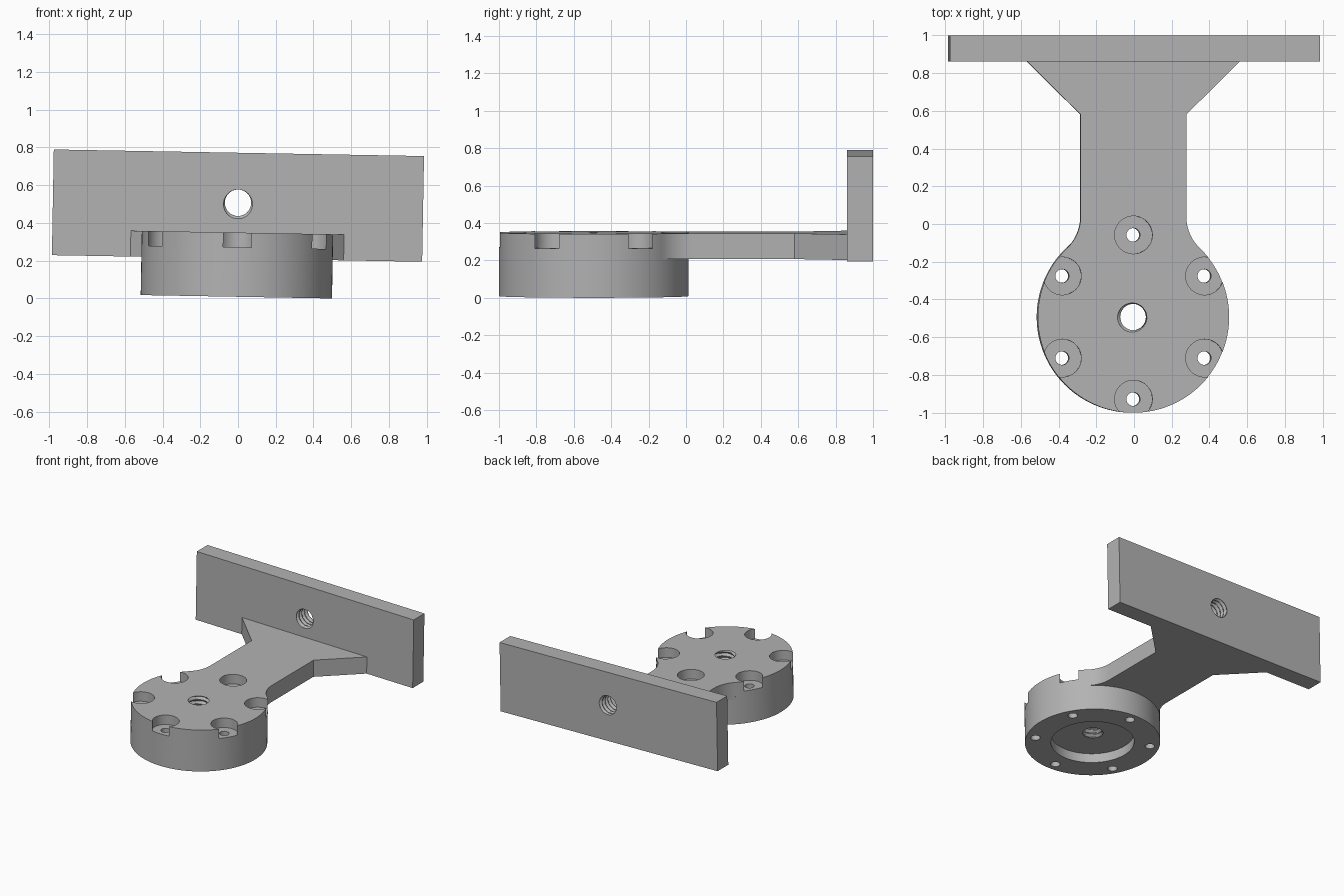
import bpy
import bmesh
from math import sin, cos, pi, atan2, radians, sqrt
from mathutils import Matrix, Vector

if "Cube" in bpy.data.objects:
    bpy.data.objects.remove(bpy.data.objects["Cube"])

# Main dimensions
DISC_Y, DISC_R = -0.493, 0.507
TOP, ARM_BOTTOM = 0.34, 0.203
PLATE_W, PLATE_Y, PLATE_TOP = 1.962, 0.862, 0.763
NECK_X, BRACE_X, BRACE_Y = 0.28, 0.565, 0.58
FILLET_Y = 0.04

grey = bpy.data.materials.new("plain grey")
grey.use_nodes = True
color = (0.45, 0.45, 0.45, 1)
grey.diffuse_color = color
grey.node_tree.nodes["Principled BSDF"].inputs["Base Color"].default_value = color


def add_object(name, bm):
    bmesh.ops.recalc_face_normals(bm, faces=bm.faces[:])
    mesh = bpy.data.meshes.new(name)
    bm.to_mesh(mesh)
    bm.free()
    mesh.materials.append(grey)
    obj = bpy.data.objects.new(name, mesh)
    bpy.context.collection.objects.link(obj)
    return obj


def prism(name, outline, z0, z1):
    bm = bmesh.new()
    face = bm.faces.new([bm.verts.new((x, y, z0)) for x, y in outline])
    side = bmesh.ops.extrude_face_region(bm, geom=[face])["geom"]
    verts = [g for g in side if isinstance(g, bmesh.types.BMVert)]
    bmesh.ops.translate(bm, verts=verts, vec=(0, 0, z1 - z0))
    return add_object(name, bm)


def cylinder(name, x, y, r, z0, z1, sides=48):
    ring = [(x + r * cos(2 * pi * i / sides), y + r * sin(2 * pi * i / sides))
            for i in range(sides)]
    return prism(name, ring, z0, z1)


def thread(name, length, minor=0.07, major=0.088, pitch=0.036, sides=32, steps=6):
    """Screw-shaped cutter along z, starting at the origin."""
    bm = bmesh.new()
    rows = []
    for k in range(round(length / pitch * steps) + 1):
        row = []
        for i in range(sides):
            phase = (k / steps - i / sides) % 1
            wave = 1 - abs(2 * phase - 1)
            r = minor + (major - minor) * max(0, wave * 1.25 - 0.25)
            a = 2 * pi * i / sides
            row.append(bm.verts.new((r * cos(a), r * sin(a), k * pitch / steps)))
        rows.append(row)
    for low, high in zip(rows, rows[1:]):
        for i in range(sides):
            j = (i + 1) % sides
            bm.faces.new((low[i], low[j], high[j]))
            bm.faces.new((low[i], high[j], high[i]))
    bm.faces.new(rows[0])
    bm.faces.new(rows[-1])
    return add_object(name, bm)


def combine(target, tool, operation):
    mod = target.modifiers.new(operation.lower(), 'BOOLEAN')
    mod.operation, mod.solver, mod.object = operation, 'EXACT', tool
    bpy.context.view_layer.objects.active = target
    bpy.ops.object.modifier_apply(modifier=mod.name)
    bpy.data.objects.remove(tool)


# Round base
body = cylinder("mounting_bracket", 0, DISC_Y, DISC_R, 0, TOP, 128)

# Arm with flared brace and a fillet tangent to the disc and the neck
dy = FILLET_Y - DISC_Y
R = (NECK_X ** 2 + dy ** 2 - DISC_R ** 2) / (2 * (DISC_R - NECK_X))
cx = NECK_X + R
end = atan2(-dy, -cx) + 2 * pi
half = [(BRACE_X, PLATE_Y + 0.05), (BRACE_X, PLATE_Y), (NECK_X, BRACE_Y)]
for i in range(13):
    a = pi + (end - pi) * i / 12
    half.append((cx + R * cos(a), FILLET_Y + R * sin(a)))
half.append((0.2, DISC_Y + 0.1))
arm = prism("arm", half + [(-x, y) for x, y in reversed(half)], ARM_BOTTOM, TOP)
combine(body, arm, 'UNION')

# Upright back plate
w = PLATE_W / 2
plate = prism("back_plate", [(-w, PLATE_Y), (w, PLATE_Y), (w, 1), (-w, 1)],
              ARM_BOTTOM, PLATE_TOP)
combine(body, plate, 'UNION')

# Recess under the base
combine(body, cylinder("recess", 0, DISC_Y, 0.312, -0.1, 0.075, 96), 'DIFFERENCE')

# Six counterbored screw holes
for i in range(6):
    a = pi / 2 + i * pi / 3
    x, y = 0.435 * cos(a), DISC_Y + 0.435 * sin(a)
    combine(body, cylinder("counterbore", x, y, 0.1, 0.262, 0.5), 'DIFFERENCE')
    combine(body, cylinder("screw_hole", x, y, 0.036, -0.1, 0.4, 32), 'DIFFERENCE')

# Threaded holes through the base and the back plate
tool = thread("base_thread", 0.41)
tool.data.transform(Matrix.Translation((0, DISC_Y, 0.0137)))
combine(body, tool, 'DIFFERENCE')
tool = thread("plate_thread", 0.25)
tool.data.transform(Matrix.Translation((0, 1.0513, 0.498)) @ Matrix.Rotation(pi / 2, 4, 'X'))
combine(body, tool, 'DIFFERENCE')

# Slight sideways lean of the whole bracket
tilt = Matrix.Translation((-0.0088, 0, 0.009)) @ Matrix.Rotation(0.0178, 4, 'Y')
body.data.transform(tilt)

bpy.ops.object.select_all(action='DESELECT')
body.select_set(True)
bpy.context.view_layer.objects.active = body
bpy.ops.object.shade_smooth_by_angle(angle=radians(25))
